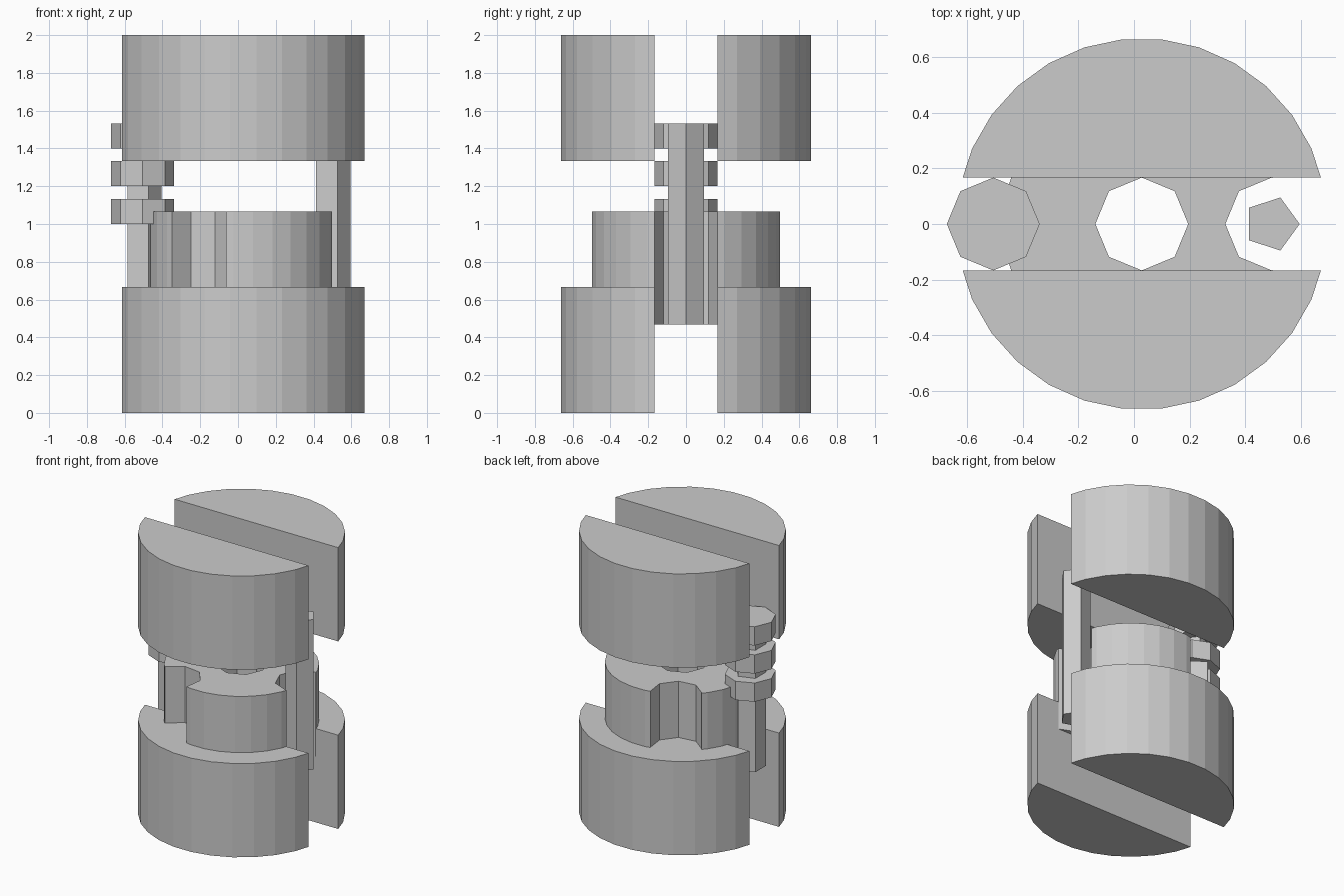
import bpy, bmesh, math
from mathutils import Vector

cube = bpy.data.objects.get("Cube")
if cube:
    bpy.data.objects.remove(cube, do_unlink=True)

U = 1 / 3              # design unit
AXIS_X = 0.028         # axis of the drum
GAP = 0.5 * U          # half width of the slot

grey = bpy.data.materials.new("plain grey")
grey.use_nodes = True
colour = (0.6, 0.6, 0.6, 1)
grey.diffuse_color = colour
grey.node_tree.nodes["Principled BSDF"].inputs["Base Color"].default_value = colour


def prism(name, x, y, radius, z0, z1, sides, turn=0.0, cut_y=None):
    """Upright prism; cut_y keeps only the part with y above that value."""
    bm = bmesh.new()
    ring = []
    for i in range(sides):
        a = turn + math.tau * i / sides
        ring.append(bm.verts.new((x + radius * math.cos(a), y + radius * math.sin(a), z0)))
    base = bm.faces.new(ring)
    top = bmesh.ops.extrude_face_region(bm, geom=[base])["geom"]
    bmesh.ops.translate(bm, vec=Vector((0, 0, z1 - z0)),
                        verts=[v for v in top if isinstance(v, bmesh.types.BMVert)])
    if cut_y is not None:
        geom = bm.verts[:] + bm.edges[:] + bm.faces[:]
        bmesh.ops.bisect_plane(bm, geom=geom, plane_co=(0, cut_y, 0),
                               plane_no=(0, 1, 0), clear_inner=True)
        bmesh.ops.holes_fill(bm, edges=[e for e in bm.edges if e.is_boundary], sides=0)
    bmesh.ops.recalc_face_normals(bm, faces=bm.faces[:])
    mesh = bpy.data.meshes.new(name)
    bm.to_mesh(mesh)
    bm.free()
    mesh.materials.append(grey)
    obj = bpy.data.objects.new(name, mesh)
    bpy.context.collection.objects.link(obj)
    return obj


# Slotted lower and upper drums, each a half mirrored across the slot
for name, z0 in (("lower_drum", 0), ("upper_drum", 4 * U)):
    half = prism(name, AXIS_X, 0, 2 * U, z0, z0 + 2 * U, 30, cut_y=GAP)
    mirror = half.modifiers.new("mirror", "MIRROR")
    mirror.use_axis = (False, True, False)
    mirror.use_clip = False
    mirror.use_mirror_merge = False

# Middle disc with a central bore and three notches in its rim
disc = prism("notched_disc", AXIS_X, 0, 1.5 * U, 1.4 * U, 3.2 * U, 30)
cutters = [prism("bore_cutter", AXIS_X, 0, 0.5 * U, U, 4 * U, 8)]
for k in range(3):
    a = math.tau * k / 3
    cutters.append(prism("notch_cutter", AXIS_X + 1.4 * U * math.cos(a),
                         1.4 * U * math.sin(a), 0.5 * U, U, 4 * U, 8, a))
for cutter in cutters:
    cutter.hide_render = True
    cutter.hide_set(True)
    cut = disc.modifiers.new("cut", "BOOLEAN")
    cut.operation = "DIFFERENCE"
    cut.solver = "EXACT"
    cut.object = cutter

# Bake the cuts, then drop the cutters
bpy.context.view_layer.update()
baked = bpy.data.meshes.new_from_object(
    disc.evaluated_get(bpy.context.evaluated_depsgraph_get()))
disc.modifiers.clear()
disc.data = baked
for cutter in cutters:
    bpy.data.objects.remove(cutter, do_unlink=True)

# Five-sided pins
PIN_X = AXIS_X - 1.6 * U
prism("left_pin", AXIS_X + 1.4 * U, 0, 0.3 * U, 1.4 * U, 4.6 * U, 5)
prism("right_pin", PIN_X, 0, 0.3 * U, 1.4 * U, 4.6 * U, 5)

# Three eight-sided collars on the right pin
for k in range(3):
    z = (3 + 0.6 * k) * U
    prism("collar", PIN_X, 0, 0.5 * U, z, z + 0.4 * U, 8)
